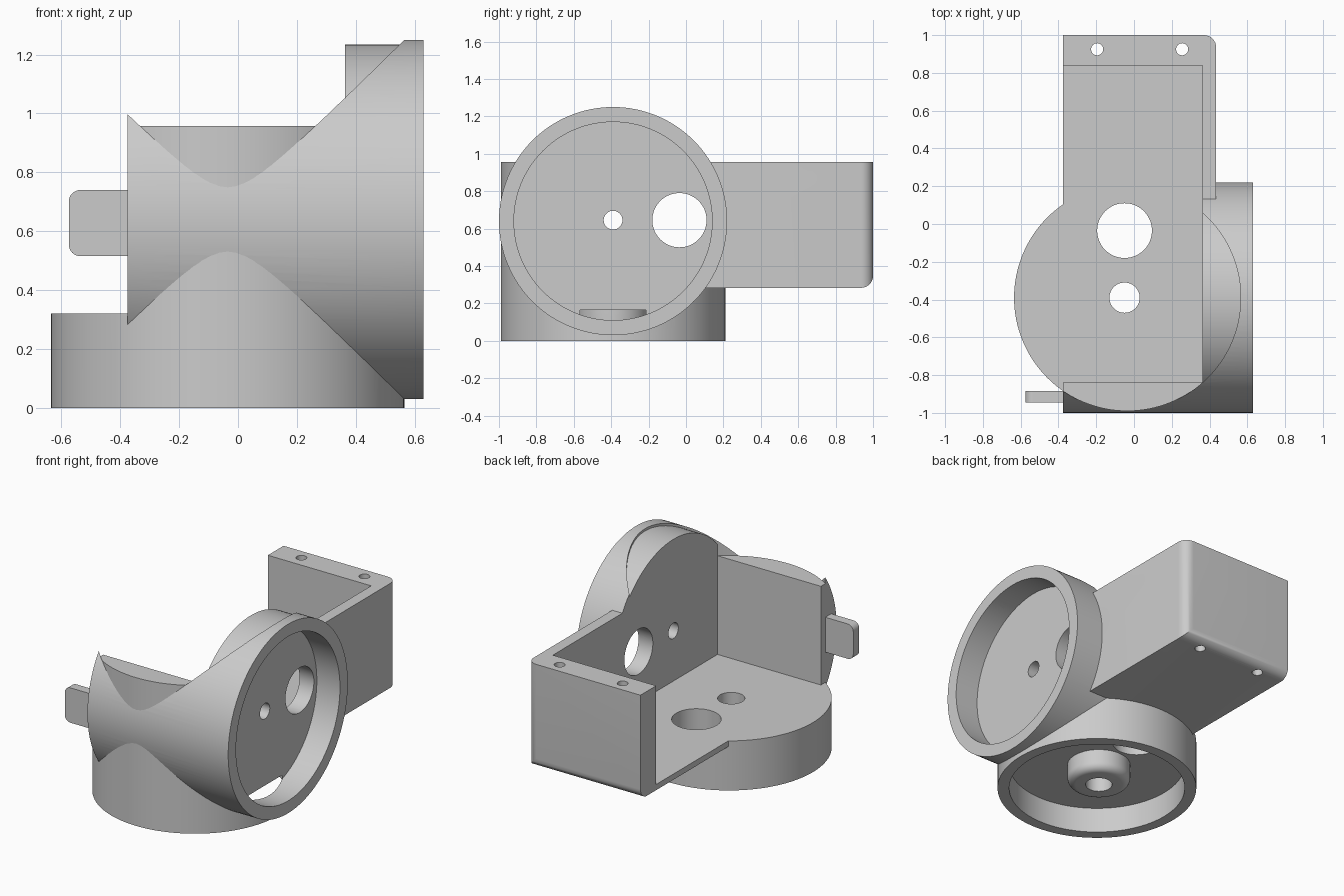
import bpy, bmesh, math
from mathutils import Matrix, Vector

old = bpy.data.objects.get("Cube")
if old:
    bpy.data.objects.remove(old, do_unlink=True)

GREY = (0.6, 0.6, 0.6, 1)
mat = bpy.data.materials.new("plain grey")
mat.use_nodes = True
mat.diffuse_color = GREY
mat.node_tree.nodes["Principled BSDF"].inputs["Base Color"].default_value = GREY

CX, CY, CZ = -0.035, -0.39, 0.64     # axes of the two round sockets
LEFT, WALL, SIDE, RIM = -0.375, 0.363, 0.435, 0.63
FLOOR, UNDER, TOP = 0.32, 0.283, 0.957
FRONT, BACK = -0.84, 0.84


def finish(name, bm):
    bmesh.ops.recalc_face_normals(bm, faces=bm.faces)
    mesh = bpy.data.meshes.new(name)
    bm.to_mesh(mesh)
    bm.free()
    mesh.materials.append(mat)
    obj = bpy.data.objects.new(name, mesh)
    bpy.context.collection.objects.link(obj)
    return obj


def bevel_edges(bm, rule, radius):
    edges = [e for e in bm.edges if rule(*(v.co for v in e.verts))]
    bmesh.ops.bevel(bm, geom=edges, offset=radius, segments=8, profile=0.5, affect='EDGES')


def box(name, lo, hi, rule=None, radius=0):
    bm = bmesh.new()
    bmesh.ops.create_cube(bm, size=1)
    lo, hi = Vector(lo), Vector(hi)
    for v in bm.verts:
        v.co = (lo + hi) / 2 + v.co * (hi - lo)
    if rule:
        bevel_edges(bm, rule, radius)
    return finish(name, bm)


def cylinder(name, axis, a, b, radius, start, end, sides=128, round_start=0):
    """Cylinder along z at (x=a, y=b) or along x at (y=a, z=b)."""
    bm = bmesh.new()
    bmesh.ops.create_cone(bm, cap_ends=True, segments=sides, radius1=radius,
                          radius2=radius, depth=end - start)
    bmesh.ops.translate(bm, verts=bm.verts, vec=(0, 0, (start + end) / 2))
    if round_start:
        bevel_edges(bm, lambda p, q: max(p.z, q.z) < start + 1e-4, round_start)
    if axis == 'x':
        bm.transform(Matrix(((0, 0, 1), (1, 0, 0), (0, 1, 0))).to_4x4())
        bmesh.ops.translate(bm, verts=bm.verts, vec=(0, a, b))
    else:
        bmesh.ops.translate(bm, verts=bm.verts, vec=(a, b, 0))
    return finish(name, bm)


def select(obj):
    bpy.ops.object.select_all(action='DESELECT')
    bpy.context.view_layer.objects.active = obj
    obj.select_set(True)


def cut(tool, *targets):
    """Subtract one tool from every target, then discard the tool."""
    for target in targets:
        mod = target.modifiers.new("cut", 'BOOLEAN')
        mod.operation, mod.solver, mod.object = 'DIFFERENCE', 'EXACT', tool
        select(target)
        bpy.ops.object.modifier_apply(modifier=mod.name)
    bpy.data.objects.remove(tool, do_unlink=True)


# Overlapping solid parts of the elbow
sleeve = cylinder("side_sleeve", 'x', CY, CZ, 0.61, LEFT, RIM)
socket = cylinder("upright_socket", 'z', CX, CY, 0.6, 0, TOP)
disc = cylinder("side_disc", 'x', CY, CZ, 0.595, WALL, RIM - 0.05)
boss = cylinder("boss", 'z', -0.05, CY, 0.19, 0.03, 0.25, 64, 0.05)

# Rear housing, rounded along its back right and back bottom edges
housing = box("rear_housing", (LEFT, CY, UNDER), (SIDE, 1, TOP),
              lambda p, q: min(p.y, q.y) > 0.99 and (
                  min(p.x, q.x) > LEFT + 0.1 or max(p.z, q.z) < UNDER + 0.1), 0.065)

# Sleeve is open where the upright socket passes through it
cut(cylinder("sleeve_trim", 'z', CX, CY, 0.6, FLOOR - 0.02, 2), sleeve)

# Open interior and flat left end
cut(box("interior", (-2, FRONT, FLOOR), (WALL, BACK, 2)), sleeve, socket, housing)
cut(box("left_trim", (-2, -2, FLOOR), (LEFT, FRONT + 0.1, 2)), socket)

# Socket recesses
cut(cylinder("lower_recess", 'z', CX, CY, 0.53, -1, 0.165), sleeve, socket, disc)
cut(cylinder("side_recess", 'x', CY, CZ, 0.53, 0.465, 2), sleeve, socket, disc)

# Axle holes and cable holes
for y, r_floor, r_wall in ((CY, 0.08, 0.05), (-0.035, 0.145, 0.145)):
    cut(cylinder("floor_hole", 'z', -0.05, y, r_floor, -1, 0.5, 64),
        sleeve, socket, housing, boss)
    cut(cylinder("wall_hole", 'x', y, 0.645, r_wall, 0.2, 1, 64),
        sleeve, socket, housing, disc)

# Screw holes in the back wall
for x in (-0.195, 0.255):
    cut(cylinder("screw_hole", 'z', x, 0.925, 0.032, 0, 2, 32), housing)

# Rounded tab on the front wall
tab = box("side_tab", (-0.575, -0.945, 0.515), (LEFT + 0.02, -0.885, 0.74),
          lambda p, q: max(p.x, q.x) < -0.57 and abs(p.y - q.y) > 0.01, 0.04)

for obj in (sleeve, socket, disc, boss, housing, tab):
    select(obj)
    bpy.ops.object.shade_smooth_by_angle(angle=math.radians(30))
